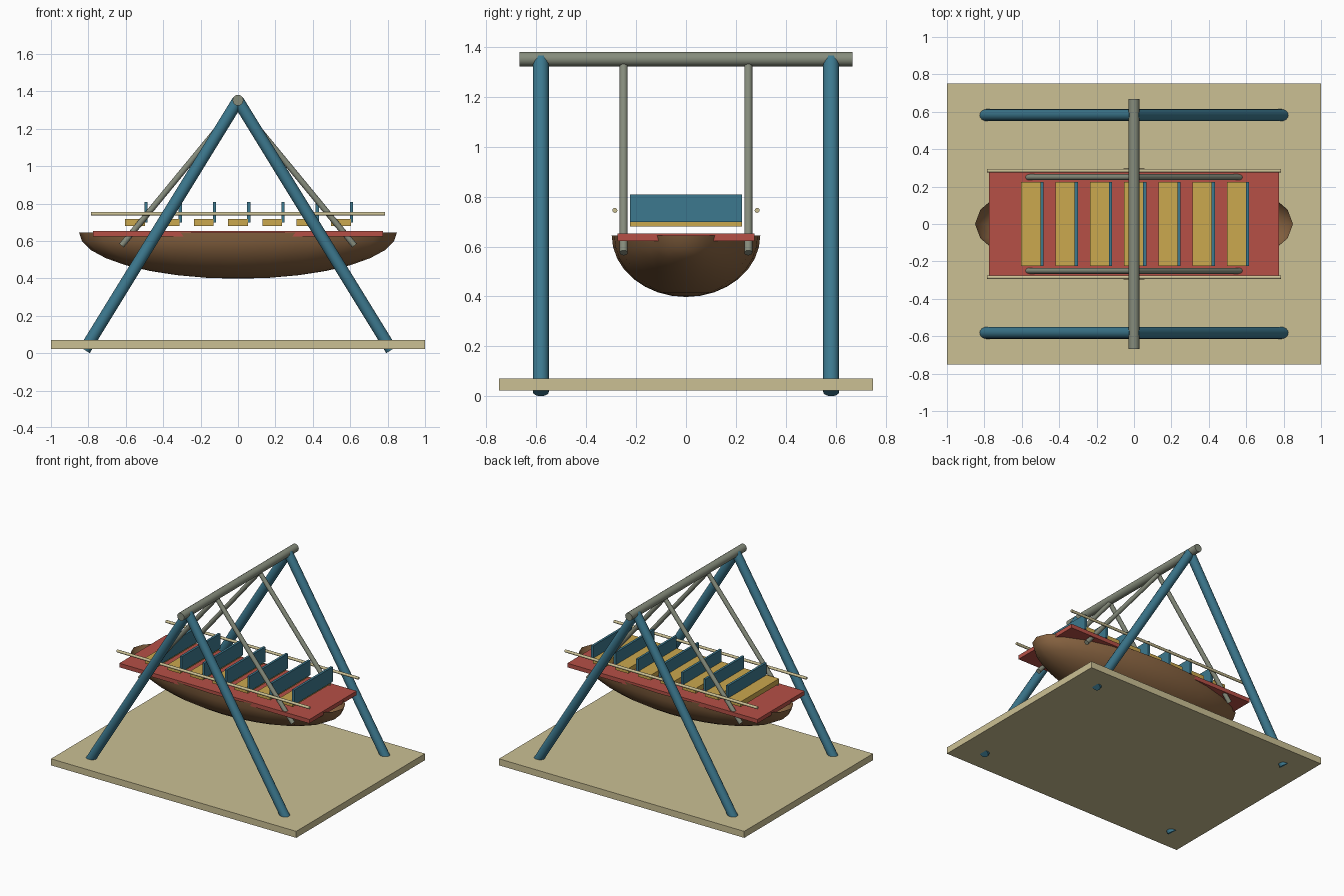
import bpy, bmesh, math
from mathutils import Vector

if "Cube" in bpy.data.objects:
    bpy.data.objects.remove(bpy.data.objects["Cube"])


def material(name, r, g, b):
    def lin(c):
        c /= 255
        return c / 12.92 if c <= 0.04045 else ((c + 0.055) / 1.055) ** 2.4
    m = bpy.data.materials.new(name)
    m.diffuse_color = (lin(r), lin(g), lin(b), 1)
    m.use_nodes = True
    m.node_tree.nodes["Principled BSDF"].inputs["Base Color"].default_value = m.diffuse_color
    return m


SAND = material("sand", 203, 192, 148)
TEAL = material("teal", 60, 120, 142)
RED = material("red", 182, 80, 70)
YELLOW = material("yellow", 203, 168, 78)
STEEL = material("grey steel", 134, 140, 124)
WOOD = material("brown wood", 138, 101, 66)


def box(name, lo, hi, mat):
    lo, hi = Vector(lo), Vector(hi)
    bpy.ops.mesh.primitive_cube_add(size=1, location=(lo + hi) / 2)
    ob = bpy.context.object
    ob.name = name
    ob.scale = hi - lo
    ob.data.materials.append(mat)


def rod(name, a, b, radius, mat, sides=16):
    a, b = Vector(a), Vector(b)
    d = b - a
    bpy.ops.mesh.primitive_cylinder_add(vertices=sides, radius=radius, depth=d.length,
                                        location=(a + b) / 2)
    ob = bpy.context.object
    ob.name = name
    ob.rotation_euler = d.to_track_quat('Z', 'Y').to_euler()
    ob.data.materials.append(mat)
    bpy.ops.object.shade_smooth_by_angle(angle=math.radians(40))


# Ground platform
box("base_platform", (-1, -0.75, 0.022), (1, 0.75, 0.07), SAND)

# A-frame legs, swing arms and rails, mirrored on both sides
for sy in (-1, 1):
    for sx in (-1, 1):
        rod("frame_leg", (sx * 0.82, sy * 0.582, 0.017), (0, sy * 0.582, 1.35), 0.032, TEAL)
        rod("swing_arm", (sx * 0.623, sy * 0.25, 0.575), (0, sy * 0.25, 1.332), 0.016, STEEL)
    rod("hand_rail", (-0.785, sy * 0.285, 0.745), (0.785, sy * 0.285, 0.745), 0.01, SAND, 12)

# Axle across the top
rod("top_axle", (0, -0.667, 1.352), (0, 0.667, 1.352), 0.029, STEEL)

# Boat hull: open lower half of a stretched sphere
bpy.ops.mesh.primitive_uv_sphere_add(segments=24, ring_count=16, radius=1)
hull = bpy.context.object
hull.name = "boat_hull"
bm = bmesh.new()
bm.from_mesh(hull.data)
bmesh.ops.delete(bm, geom=[v for v in bm.verts if v.co.z > 0.01], context='VERTS')
for v in bm.verts:
    v.co = (v.co.x * 0.85, v.co.y * 0.298, v.co.z * 0.247 + 0.645)
bm.to_mesh(hull.data)
bm.free()
hull.data.materials.append(WOOD)
bpy.ops.object.shade_smooth_by_angle(angle=math.radians(40))

# Deck
box("deck", (-0.775, -0.275, 0.623), (0.775, 0.275, 0.653), RED)

# Seven bench rows with backrests
for i in range(7):
    x = -0.55 + i * 1.1 / 6
    box("seat", (x - 0.053, -0.224, 0.68), (x + 0.053, 0.224, 0.718), YELLOW)
    box("seat_back", (x + 0.049, -0.224, 0.698), (x + 0.066, 0.224, 0.808), TEAL)
